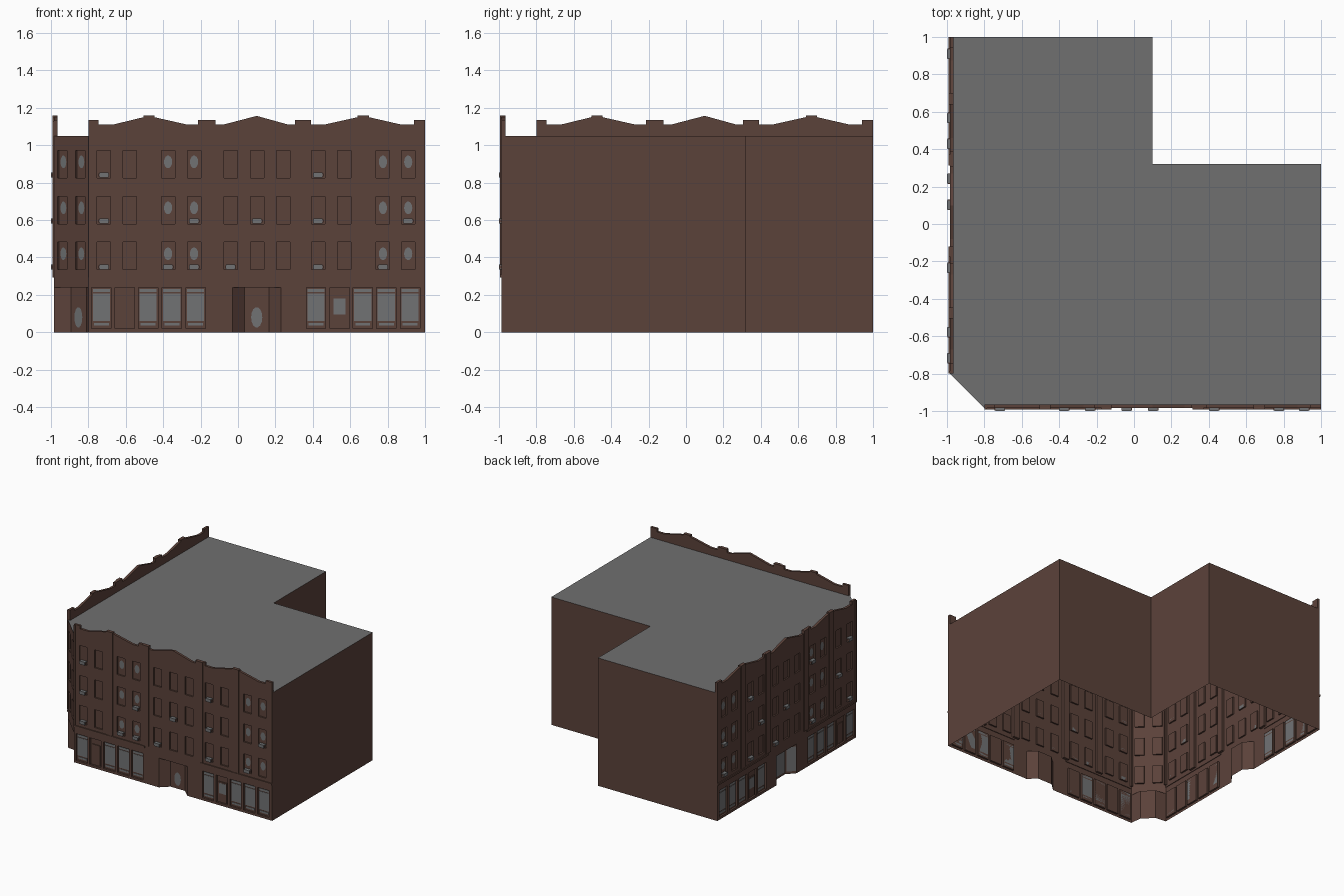
import bpy, bmesh, math
from mathutils import Matrix, Vector

cube = bpy.data.objects.get("Cube")
if cube:
    bpy.data.objects.remove(cube)


def material(name, rgb):
    m = bpy.data.materials.new(name)
    m.use_nodes = True
    m.diffuse_color = (*rgb, 1)
    m.node_tree.nodes["Principled BSDF"].inputs["Base Color"].default_value = (*rgb, 1)
    return m


BRICK = material("brown brick", (0.105, 0.054, 0.042))
ROOF = material("roof grey", (0.16, 0.16, 0.163))
GLASS = material("window grey", (0.165, 0.17, 0.175))


def frame(along, inward, origin):
    m = Matrix.Identity(4)
    m.col[0][:3], m.col[1][:3], m.col[3][:3] = along, inward, origin
    return m


# Facade frames: u runs along the wall, d goes inward, z is up
FACE = 0.985
S = math.sqrt(0.5)
MID = -(FACE + 0.8) / 2
FRONT = frame((1, 0, 0), (0, 1, 0), (0, -FACE, 0))
LEFT = frame((0, 1, 0), (1, 0, 0), (-FACE, 0, 0))
CORNER = frame((S, -S, 0), (S, S, 0), (MID, MID, 0))
HALF = (FACE - 0.8) * S


def finish(name, bm, M, mat):
    bmesh.ops.remove_doubles(bm, verts=bm.verts, dist=1e-5)
    bm.transform(M)
    if M.determinant() < 0:
        bmesh.ops.reverse_faces(bm, faces=bm.faces)
    me = bpy.data.meshes.new(name)
    bm.to_mesh(me)
    bm.free()
    me.materials.append(mat)
    ob = bpy.data.objects.new(name, me)
    bpy.context.collection.objects.link(ob)
    return ob


def poly(bm, pts):
    return bm.faces.new([bm.verts.new(p) for p in pts])


def wall(name, M, u0, u1, z0, z1, holes):
    """Wall sheet with recessed openings (ua, ub, za, zb, depth); depth 0 leaves it open."""
    bm = bmesh.new()
    us = sorted({u0, u1, *[v for h in holes for v in h[:2]]})
    zs = sorted({z0, z1, *[v for h in holes for v in h[2:4]]})
    for a, b in zip(us, us[1:]):
        for c, e in zip(zs, zs[1:]):
            if not any(h[0] <= a and b <= h[1] and h[2] <= c and e <= h[3] for h in holes):
                poly(bm, [(a, 0, c), (b, 0, c), (b, 0, e), (a, 0, e)])
    for a, b, c, e, d in holes:
        if d:
            ring = [(a, c), (b, c), (b, e), (a, e)]
            poly(bm, [(u, d, z) for u, z in ring])
            for (p, q), (r, s) in zip(ring, ring[1:] + ring[:1]):
                poly(bm, [(p, 0, q), (r, 0, s), (r, d, s), (p, d, q)])
    return finish(name, bm, M, BRICK)


def boxes(name, M, items, mat):
    """Boxes given as (u0, u1, d0, d1, z0, z1)."""
    bm = bmesh.new()
    for a, b, c, d, e, f in items:
        size = Matrix.Diagonal((b - a, d - c, f - e, 1))
        place = Matrix.Translation(((a + b) / 2, (c + d) / 2, (e + f) / 2))
        bmesh.ops.create_cube(bm, size=1, matrix=place @ size)
    return finish(name, bm, M, mat)


def ovals(name, M, items, d, mat):
    """Thin oval plates given as (u, z, half width, half height)."""
    bm = bmesh.new()
    for u, z, w, h in items:
        n = 14
        poly(bm, [(u + w * math.cos(t), d, z + h * math.sin(t))
                  for t in (2 * math.pi * i / n for i in range(n))])
    return finish(name, bm, M, mat)


def niche(name, M, u, half, back, depth, top, glazed):
    """Splayed entrance recess with ceiling and door glass."""
    plan = [(u - half, 0), (u - back, depth), (u + back, depth), (u + half, 0)]
    bm = bmesh.new()
    for (a, b), (c, d) in zip(plan, plan[1:]):
        poly(bm, [(a, b, 0), (c, d, 0), (c, d, top), (a, b, top)])
    poly(bm, [(a, b, top) for a, b in plan])
    finish(name + "_niche", bm, M, BRICK)
    if glazed:
        bm = bmesh.new()
        for (a, b), (c, d) in zip(plan, plan[1:]):
            p, q = Vector((a, b - 0.002, 0)), Vector((c, d - 0.002, 0))
            p, q = p.lerp(q, 0.1), p.lerp(q, 0.9)
            lo, hi = Vector((0, 0, 0.02)), Vector((0, 0, top - 0.02))
            poly(bm, [p + lo, q + lo, q + hi, p + hi])
        finish(name + "_niche_glass", bm, M, GLASS)
    else:
        ovals(name + "_door_glass", M, [(u, 0.08, 0.03, 0.055)], depth - 0.002, GLASS)


FLOORS = [0.335, 0.58, 0.826]
WIN_H, WIN_W, REC = 0.147, 0.036, 0.012
BAYS = [-0.717, -0.578, -0.374, -0.235, -0.04, 0.102, 0.243, 0.428, 0.567, 0.775, 0.91]
SHOPS = [-0.73, -0.606, -0.481, -0.354, -0.227, 0.417, 0.543, 0.667, 0.793, 0.92]
DOORS = {1: 0, 6: 1}
STREET, BAND, ROOF_Z = 0.24, 0.3, 1.05
PILASTERS = [(-0.8, -0.787, 1.13), (-0.505, -0.447, 1.16), (-0.174, -0.12, 1.135),
             (0.313, 0.372, 1.135), (0.64, 0.7, 1.16)]


def windows(bays):
    return [(u - WIN_W, u + WIN_W, z, z + WIN_H, REC) for u in bays for z in FLOORS]


def parapet(name, M):
    low, step = 1.11, 1.135
    top = [(-0.8, step), (-0.745, step), (-0.745, low), (-0.67, low), (-0.505, 1.15),
           (-0.505, 1.16), (-0.447, 1.16), (-0.447, 1.15), (-0.27, low), (-0.215, low),
           (-0.215, step), (-0.12, step), (-0.12, low), (-0.08, low), (0.1, 1.157),
           (0.27, low), (0.305, low), (0.305, step), (0.39, step), (0.39, low),
           (0.46, low), (0.64, 1.15), (0.64, 1.16), (0.7, 1.16), (0.7, 1.15),
           (0.875, low), (0.94, low), (0.94, step), (1, step)]
    bm = bmesh.new()
    outline = [(-0.8, ROOF_Z)] + top + [(1, ROOF_Z)]
    face = poly(bm, [(u, 0, z) for u, z in outline])
    ext = bmesh.ops.extrude_face_region(bm, geom=[face])["geom"]
    bmesh.ops.translate(bm, vec=(0, 0.02, 0), verts=[v for v in ext if isinstance(v, bmesh.types.BMVert)])
    bmesh.ops.recalc_face_normals(bm, faces=bm.faces)
    finish(name + "_parapet", bm, M, BRICK)


def facade(name, M, coolers, glazed):
    # Upper storeys
    wall(name + "_upper_wall", M, -0.8, 1, BAND, ROOF_Z, windows(BAYS))
    parapet(name, M)
    boxes(name + "_pilasters", M, [(a, b, -0.008, 0.02, BAND + 0.01, t) for a, b, t in PILASTERS], BRICK)
    boxes(name + "_cornice", M, [(a, b, -0.008, 0.005, 0.293, 0.308)
                                 for a, b in ((-0.8, -0.155), (0.35, 1))], BRICK)
    ovals(name + "_window_reflections", M,
          [(BAYS[i], z + 0.085, 0.022, 0.034) for i in (2, 3, 9, 10) for z in FLOORS], REC - 0.002, GLASS)
    spots = [(BAYS[i], FLOORS[f]) for i, f in coolers]
    boxes(name + "_air_conditioners", M,
          [(u - 0.024, u + 0.024, -0.015, REC, z + 0.002, z + 0.028) for u, z in spots], GLASS)
    boxes(name + "_air_conditioner_casings", M,
          [(u - 0.028, u + 0.028, -0.012, REC, z + 0.007, z + 0.022) for u, z in spots], BRICK)

    # Street level with shop windows and doors
    holes = [(u - 0.052, u + 0.052, 0.02, STREET, 0.015) for u in SHOPS]
    wall(name + "_street_wall", M, -0.8, 1, 0, BAND, holes + [(-0.03, 0.23, 0, STREET, 0)])
    panes, leaves = [], []
    for i, u in enumerate(SHOPS):
        if i in DOORS:
            leaves.append((u - 0.036, u + 0.036, 0.009, 0.015, 0.025, 0.19))
            if DOORS[i]:
                panes.append((u - 0.033, u + 0.033, 0.007, 0.01, 0.095, 0.18))
        else:
            panes.append((u - 0.046, u + 0.046, 0.012, 0.015, 0.215, 0.232))
            panes.append((u - 0.046, u + 0.046, 0.012, 0.015, 0.06, 0.208))
            panes.append((u - 0.04, u + 0.04, 0.012, 0.015, 0.035, 0.05))
    boxes(name + "_shop_doors", M, leaves, BRICK)
    boxes(name + "_shop_glass", M, panes, GLASS)
    niche(name, M, 0.1, 0.13, 0.065, 0.06, STREET, glazed)


facade("front", FRONT, [(0, 0), (0, 1), (0, 2), (2, 0), (3, 0), (3, 1), (4, 0), (5, 1),
                        (7, 0), (7, 1), (7, 2), (9, 0), (10, 1)], False)
facade("side", LEFT, [(0, 0), (0, 2), (1, 1), (3, 0), (3, 2), (5, 1), (6, 0), (7, 1),
                      (8, 0), (8, 2), (10, 0), (10, 1)], True)

# Angled corner with its own door
CORNER_BAYS = [-0.068, 0.068]
wall("corner_upper_wall", CORNER, -HALF, HALF, STREET, ROOF_Z, windows(CORNER_BAYS))
ovals("corner_window_reflections", CORNER,
      [(u, z + 0.085, 0.022, 0.034) for u in CORNER_BAYS for z in FLOORS], REC - 0.002, GLASS)
niche("corner", CORNER, 0, HALF, 0.058, 0.057, STREET, False)

# Flat L-shaped roof and the plain rear walls, open underneath
plan = [(-FACE, -0.8), (-0.8, -FACE), (1, -FACE), (1, 0.32), (0.1, 0.32), (0.1, 1), (-FACE, 1)]
bm = bmesh.new()
poly(bm, [(x, y, ROOF_Z) for x, y in plan])
finish("roof", bm, Matrix.Identity(4), ROOF)
bm = bmesh.new()
for (a, b), (c, d) in zip(plan[2:], plan[3:]):
    poly(bm, [(a, b, 0), (c, d, 0), (c, d, ROOF_Z), (a, b, ROOF_Z)])
finish("rear_walls", bm, Matrix.Identity(4), BRICK)
